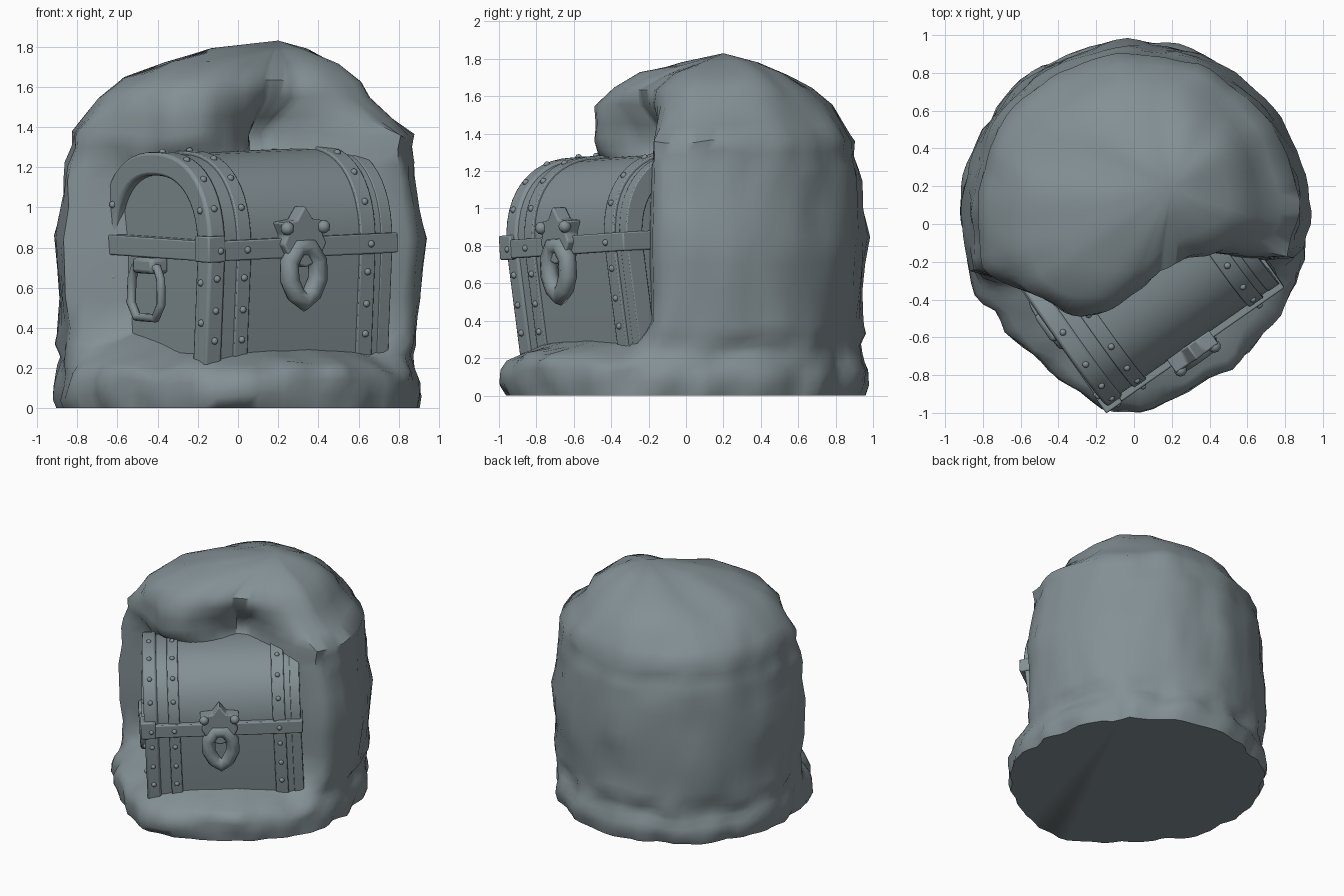
import bpy, bmesh, math
from mathutils import Vector, Matrix, noise

cube = bpy.data.objects.get("Cube")
if cube:
    bpy.data.objects.remove(cube)

stone = bpy.data.materials.new("slate_grey")
stone.use_nodes = True
COLOUR = (0.23, 0.28, 0.30, 1)
stone.diffuse_color = COLOUR
stone.node_tree.nodes["Principled BSDF"].inputs["Base Color"].default_value = COLOUR


def finish(bm, name, angle=35, bevel=0):
    bmesh.ops.recalc_face_normals(bm, faces=bm.faces)
    mesh = bpy.data.meshes.new(name)
    bm.to_mesh(mesh)
    bm.free()
    mesh.materials.append(stone)
    obj = bpy.data.objects.new(name, mesh)
    bpy.context.collection.objects.link(obj)
    if bevel:
        mod = obj.modifiers.new("soft_edges", 'BEVEL')
        mod.width, mod.segments = bevel, 2
    bpy.ops.object.select_all(action='DESELECT')
    obj.select_set(True)
    bpy.context.view_layer.objects.active = obj
    bpy.ops.object.shade_smooth_by_angle(angle=math.radians(angle))


# ---- Rock: a loft through outlines given as angle: radius ----
BASE = {0: .9, 45: .94, 90: .98, 135: .96, 180: .92, 202: .93, 225: .88,
        247: .94, 262: .99, 275: .97, 292: .93, 315: .92, 337: .93}
WALL = {0: .9, 45: .93, 90: .94, 135: .93, 180: .88, 198: .88, 202: .73, 207: .62,
        240: .4, 270: .3, 315: .3, 335: .4, 344: .68, 349: .88}
BROW = {0: .87, 45: .9, 90: .9, 135: .88, 180: .82, 197: .81, 211: .7, 225: .6,
        239: .57, 253: .48, 270: .27, 300: .11, 330: .15, 341: .45, 347: .82}
CROWN = {0: .66, 45: .75, 90: .77, 135: .72, 180: .69, 198: .7, 211: .67, 225: .61,
         239: .58, 253: .5, 270: .37, 300: .27, 315: .28, 330: .33, 345: .5}
DOME = {0: .6, 45: .7, 90: .67, 135: .58, 180: .58, 211: .56, 225: .52, 250: .42,
        270: .34, 300: .27, 315: .28, 330: .32, 345: .45}


def radius(outline, deg):
    keys = sorted(outline) + [360]
    for a, b in zip(keys, keys[1:]):
        if a <= deg <= b:
            t = (deg - a) / (b - a)
            return outline[a] * (1 - t) + outline[b % 360] * t


# height, first outline, second outline, blend, shrink toward the peak
LEVELS = [(0, BASE, BASE, 0, .98), (.06, BASE, BASE, 0, 1), (.13, BASE, BASE, 0, 1),
          (.18, BASE, BASE, 0, .98), (.22, BASE, WALL, .1, .98), (.265, BASE, WALL, .28, .98),
          (.32, BASE, WALL, .6, .99), (.39, WALL, WALL, 0, 1), (.55, WALL, WALL, 0, 1.01),
          (.7, WALL, WALL, 0, 1.02), (.85, WALL, WALL, 0, 1.02), (1, WALL, WALL, 0, 1),
          (1.14, WALL, WALL, 0, .99), (1.22, WALL, BROW, .3, .99), (1.3, WALL, BROW, .9, .99),
          (1.37, BROW, BROW, 0, 1), (1.45, BROW, CROWN, .45, 1), (1.55, CROWN, CROWN, 0, 1),
          (1.64, DOME, DOME, 0, 1), (1.72, DOME, DOME, 0, .74), (1.78, DOME, DOME, 0, .42)]
PEAK = Vector((.2, .2, 1.83))
SIDES = 90

bm = bmesh.new()
rows = []
for z, first, second, blend, shrink in LEVELS:
    row = []
    for i in range(SIDES):
        deg = 360 * i / SIDES
        r = radius(first, deg) * (1 - blend) + radius(second, deg) * blend
        a = math.radians(deg)
        p = Vector((r * math.cos(a), r * math.sin(a), z))
        centre = Vector((PEAK.x, PEAK.y, z)) if z > 1.5 else Vector((0, 0, z))
        p = centre + (p - centre) * shrink
        lump = .03 * noise.noise(p * 3) + .02 * noise.noise(p * 7)
        if z < .3:
            lump += .04 * noise.noise(p * 6) - .01
        out = Vector((math.cos(a), math.sin(a), 0))
        p += out * lump
        if z > 0:
            p.z += .03 * noise.noise(p * 4 + Vector((5, 5, 5)))
        row.append(bm.verts.new(p))
    rows.append(row)
for low, high in zip(rows, rows[1:]):
    for i in range(SIDES):
        j = (i + 1) % SIDES
        bm.faces.new((low[i], low[j], high[j], high[i]))
bm.faces.new(rows[0])
tip = bm.verts.new(PEAK)
for i in range(SIDES):
    bm.faces.new((rows[-1][i], rows[-1][(i + 1) % SIDES], tip))
finish(bm, "rock", 55)

# ---- Chest frame: u along the front, v to the back, w up from the band ----
LENGTH, DEPTH, DROP, RISE = 1.12, .95, .58, .46
TILT = math.radians(2.3)
FRAME = (Matrix.Translation((-.14, -.965, .78)) @ Matrix.Rotation(math.radians(35), 4, 'Z')
         @ Matrix.Rotation(TILT, 4, 'X') @ Matrix.Rotation(-TILT, 4, 'Y'))


def place(u, v, w):
    return FRAME @ Vector((u, v, w))


def section(grow):
    # tapered body below the band, squarish arch above it
    half = DEPTH / 2 - .015 + grow
    pts = [(DEPTH / 2 - half + .05, -DROP)]
    for i in range(25):
        c, s = math.cos(math.pi * (1 - i / 24)), math.sin(math.pi * i / 24)
        pts.append((DEPTH / 2 + math.copysign(abs(c) ** .85, c) * half,
                    max(s, 0) ** .85 * (RISE + grow)))
    return pts + [(DEPTH / 2 + half - .05, -DROP)]


def extrude(name, pts, place_a, place_b, bevel=0):
    bm = bmesh.new()
    a = [bm.verts.new(place_a(p)) for p in pts]
    b = [bm.verts.new(place_b(p)) for p in pts]
    n = len(pts)
    bm.faces.new(a)
    bm.faces.new(b[::-1])
    for i in range(n):
        bm.faces.new((a[i], b[i], b[(i + 1) % n], a[(i + 1) % n]))
    finish(bm, name, 35, bevel)


def along(name, pts, u0, u1, bevel=0):
    extrude(name, pts, lambda p: place(u0, *p), lambda p: place(u1, *p), bevel)


def box(name, u0, u1, v0, v1, w0, w1, bevel=.008):
    along(name, [(v0, w0), (v1, w0), (v1, w1), (v0, w1)], u0, u1, bevel)


def hoop(name, u0, u1, outer, inner, bevel=.006):
    along(name, section(outer) + section(inner)[::-1], u0, u1, bevel)


def rivet(bm, u, v, w, size=.018):
    bmesh.ops.create_icosphere(bm, subdivisions=2, radius=size,
                               matrix=Matrix.Translation(place(u, v, w)))


def tube(name, points, thick):
    curve = bpy.data.curves.new(name, 'CURVE')
    curve.dimensions = '3D'
    curve.bevel_depth, curve.bevel_resolution = thick, 2
    line = curve.splines.new('POLY')
    line.points.add(len(points) - 1)
    for q, p in zip(line.points, points):
        q.co = (*place(*p), 1)
    line.use_cyclic_u = True
    curve.materials.append(stone)
    obj = bpy.data.objects.new(name, curve)
    bpy.context.collection.objects.link(obj)
    bpy.ops.object.select_all(action='DESELECT')
    obj.select_set(True)
    bpy.context.view_layer.objects.active = obj
    bpy.ops.object.convert(target='MESH')
    bpy.ops.object.shade_smooth()


# Body with lid, end frames, straps and band
along("chest_body", section(0), .05, LENGTH - .02)
hoop("left_end_frame", 0, .1, .015, -.1, .015)
hoop("left_strap", .175, .255, .015, -.03)
hoop("right_strap", .92, 1.01, .015, -.03)
hoop("right_end_frame", 1.05, LENGTH, .004, -.1)
box("band", -.02, LENGTH + .01, -.02, DEPTH + .02, -.05, .05)
box("corner_bracket", -.025, .08, -.025, .1, -.055, .075)

# Rivets on the straps and the left end
bm = bmesh.new()
shell = section(.013)
for u in (.05, .215, .965):
    for i in (4, 7, 10, 13):
        rivet(bm, u, *shell[i])
    rivet(bm, u, -.02, 0)
    for w in (-.14, -.3, -.45):
        rivet(bm, u, .05 * -w / DROP, w)
for v in (.08, .84):
    for w in (-.16, -.36, .2):
        rivet(bm, 0, v, w)
finish(bm, "rivets", 60)

# Ring handle and its mount
ring = [(.4, -.16), (.43, -.1), (.62, -.1), (.65, -.16), (.66, -.28),
        (.61, -.35), (.45, -.35), (.4, -.28)]
tube("handle_ring", [(-.02, v, w) for v, w in ring], .023)
box("handle_mount", -.05, .06, .44, .61, -.13, -.05, .02)

# Lock: pointed plate, side knobs, and a hanging heart-shaped shackle
MID = .54
half = [(0, .21), (.05, .14), (.14, .13), (.11, .06), (.13, .02), (.08, -.07), (0, -.1)]
plate = half + [(-u, w) for u, w in half[-2:0:-1]]
extrude("lock_plate", plate, lambda p: place(MID + p[0], -.06, p[1]),
        lambda p: place(MID + p[0], .03, p[1]), .01)
drop = [(.035, .0), (.085, -.07), (.085, -.16), (.05, -.23), (0, -.27)]
drop += [(-u, w) for u, w in drop[-2::-1]]
tube("lock_shackle", [(MID + u, -.04, w) for u, w in drop], .05)
bm = bmesh.new()
for u, w in ((-.11, .1), (.11, .1)):
    rivet(bm, MID + u, -.06, w, .034)
finish(bm, "lock_knobs", 60)
